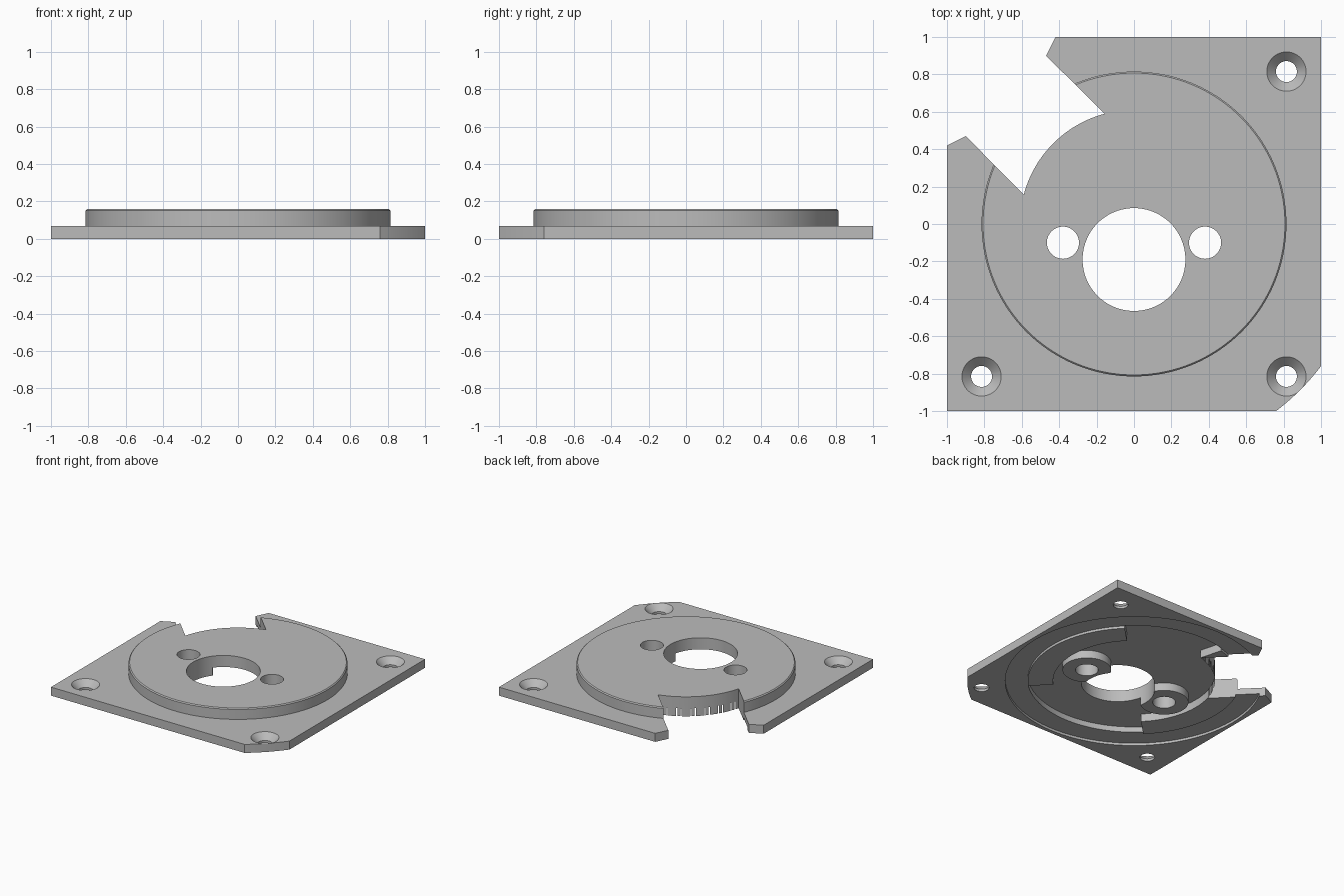
import bpy
import bmesh
from math import cos, sin, radians

cube = bpy.data.objects.get("Cube")
if cube:
    bpy.data.objects.remove(cube, do_unlink=True)

GREY = (0.5, 0.5, 0.5, 1)
grey = bpy.data.materials.new("plain_grey")
grey.use_nodes = True
grey.diffuse_color = GREY
grey.node_tree.nodes["Principled BSDF"].inputs["Base Color"].default_value = GREY

TOP, PLATE, POCKET, GROOVE = 0.16, 0.07, 0.065, 0.02
BOSS_R, LUG_R, DISC_R = 0.815, 0.8, 0.61
SEGMENTS = 96


def arc(r, start, end, steps):
    return [(r * cos(radians(start + (end - start) * i / steps)),
             r * sin(radians(start + (end - start) * i / steps)))
            for i in range(steps + 1)]


def finish(name, bm):
    bmesh.ops.recalc_face_normals(bm, faces=bm.faces[:])
    mesh = bpy.data.meshes.new(name)
    bm.to_mesh(mesh)
    bm.free()
    mesh.materials.append(grey)
    obj = bpy.data.objects.new(name, mesh)
    bpy.context.collection.objects.link(obj)
    return obj


def prism(name, outline, z0, z1):
    bm = bmesh.new()
    face = bm.faces.new([bm.verts.new((x, y, z0)) for x, y in outline])
    side = bmesh.ops.extrude_face_region(bm, geom=[face])
    for v in side["geom"]:
        if isinstance(v, bmesh.types.BMVert):
            v.co.z = z1
    return finish(name, bm)


def lathe(name, profile, x=0, y=0, n=SEGMENTS, closed=False):
    """Rings of (radius, z); capped at both ends, or joined into a tube."""
    bm = bmesh.new()
    rings = [[bm.verts.new((x + px, y + py, z)) for px, py in arc(r, 0, 360, n)[:-1]]
             for r, z in profile]
    pairs = list(zip(rings, rings[1:]))
    if closed:
        pairs.append((rings[-1], rings[0]))
    else:
        bm.faces.new(rings[0])
        bm.faces.new(rings[-1])
    for a, b in pairs:
        for i in range(n):
            j = (i + 1) % n
            bm.faces.new((a[i], a[j], b[j], b[i]))
    return finish(name, bm)


def combine(body, tool, operation):
    tool.hide_render = True
    mod = body.modifiers.new(operation, 'BOOLEAN')
    mod.operation = operation
    mod.solver = 'EXACT'
    mod.object = tool
    bpy.context.view_layer.objects.active = body
    bpy.ops.object.modifier_apply(modifier=mod.name)
    bpy.data.objects.remove(tool, do_unlink=True)


# Square plate with one rounded-off corner
rounded = arc(1.256, -52.77, -37.23, 12)
rounded[0], rounded[-1] = (0.76, -1), (1, -0.76)
body = prism("mounting_plate", [(-1, -1)] + rounded + [(1, 1), (-1, 1)], 0, PLATE)

# Raised round boss with a fine chamfer
combine(body, lathe("boss", [(BOSS_R, 0.03), (BOSS_R, TOP - 0.008),
                             (BOSS_R - 0.008, TOP)], n=128), 'UNION')

# Shallow ring groove in the underside
combine(body, lathe("groove", [(LUG_R, -0.1), (0.97, -0.1), (0.97, GROOVE),
                               (LUG_R, GROOVE)], n=128, closed=True), 'DIFFERENCE')

# Underside pocket, widened between the lugs at front and back
wide = LUG_R + 0.003
pocket = (arc(DISC_R, -45, 45, 24) + arc(wide, 45, 105, 24)
          + arc(DISC_R, 105, 225, 36) + arc(wide, 225, 315, 32))
combine(body, prism("pocket", pocket, -0.1, POCKET), 'DIFFERENCE')

# Round studs around the two screw holes
for side in (-1, 1):
    combine(body, lathe("stud", [(0.183, 0), (0.183, 0.1)], side * 0.38, -0.1, 48), 'UNION')

# Centre hole and screw holes
combine(body, lathe("centre_hole", [(0.275, -0.1), (0.275, 0.3)], 0, -0.19), 'DIFFERENCE')
for side in (-1, 1):
    combine(body, lathe("screw_hole", [(0.086, -0.1), (0.086, 0.3)],
                        side * 0.38, -0.1, 48), 'DIFFERENCE')

# Countersunk corner holes
for x, y in ((1, 1), (1, -1), (-1, -1)):
    combine(body, lathe("countersink", [(0.056, -0.1), (0.056, 0.02), (0.105, PLATE),
                                        (0.105, 0.12)], x * 0.815, y * 0.815, 48), 'DIFFERENCE')

# Flared notch through the back corner
half = [(-0.47, 0.9), (-0.37, 1.1)]
mirrored = [(-y, -x) for x, y in half]
notch = arc(DISC_R, 165, 105, 24) + half + [(-1.1, 1.1)] + mirrored[::-1]
combine(body, prism("notch", notch, -0.1, 0.3), 'DIFFERENCE')

# Smooth round walls, crisp edges
bpy.ops.object.select_all(action='DESELECT')
body.select_set(True)
bpy.context.view_layer.objects.active = body
bpy.ops.object.shade_smooth_by_angle(angle=radians(25))
